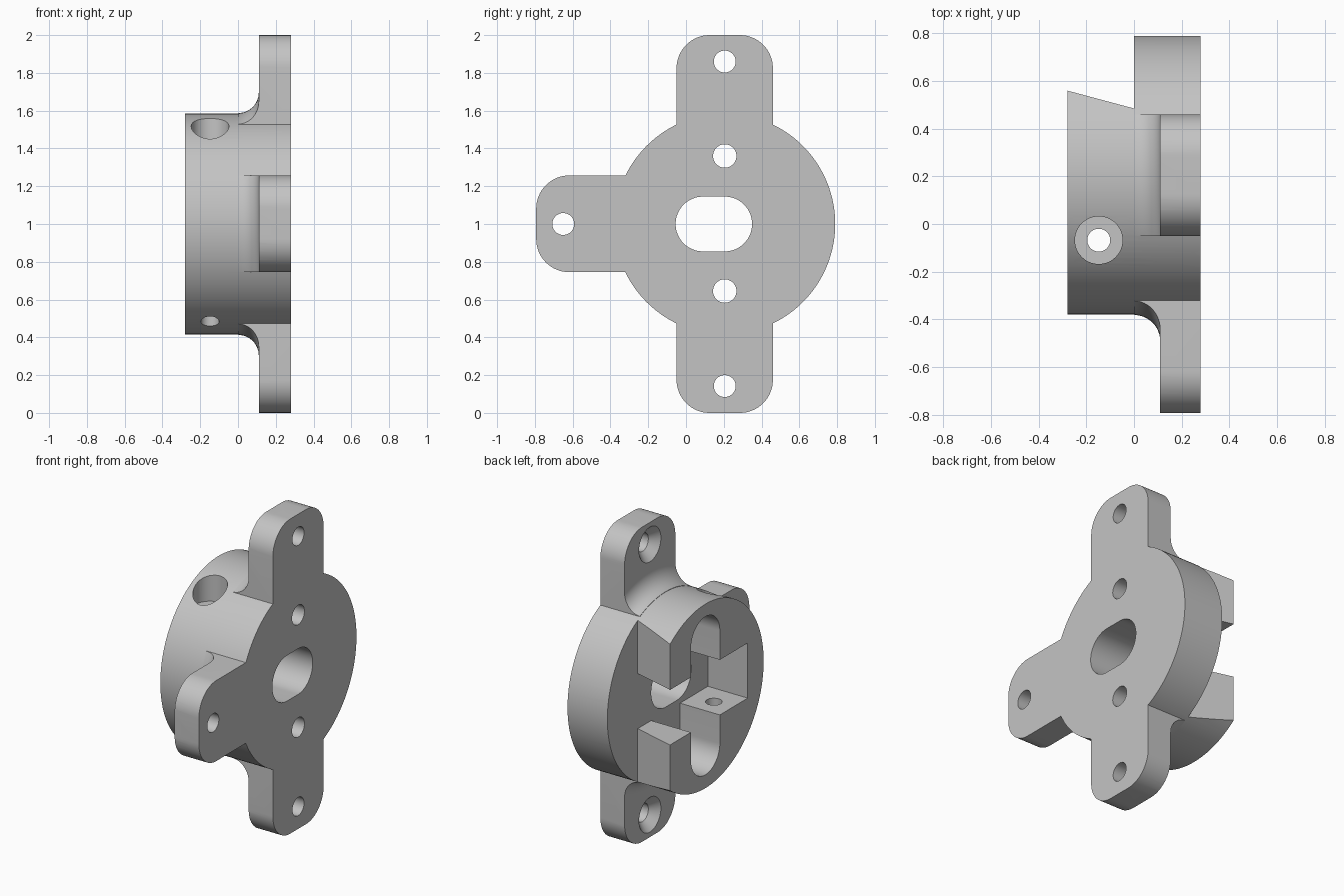
import bpy, bmesh
from math import sin, cos, pi, radians
from mathutils import Vector

cube = bpy.data.objects.get("Cube")
if cube:
    bpy.data.objects.remove(cube, do_unlink=True)

# Shared dimensions
CY, CZ, R = 0.205, 1.0, 0.585      # disc axis and radius
BACK, STEP, TAB, FACE = -0.28, 0.0, 0.11, 0.28   # levels along x
SLOT = 0.29                        # slot width

grey = bpy.data.materials.new("plain_grey")
grey.use_nodes = True
color = (0.55, 0.55, 0.55, 1)
grey.diffuse_color = color
grey.node_tree.nodes["Principled BSDF"].inputs["Base Color"].default_value = color


def finish(name, bm):
    bmesh.ops.remove_doubles(bm, verts=bm.verts, dist=1e-5)
    bmesh.ops.recalc_face_normals(bm, faces=bm.faces)
    mesh = bpy.data.meshes.new(name)
    bm.to_mesh(mesh)
    bm.free()
    mesh.materials.append(grey)
    obj = bpy.data.objects.new(name, mesh)
    bpy.context.collection.objects.link(obj)
    return obj


def rounded(y0, y1, z0, z1, r, n=16):
    """Rounded rectangle outline in the y-z plane."""
    pts = []
    corners = ((y1 - r, z1 - r), (y0 + r, z1 - r), (y0 + r, z0 + r), (y1 - r, z0 + r))
    for q, (y, z) in enumerate(corners):
        for i in range(n + 1):
            a = (q + i / n) * pi / 2
            p = Vector((y + r * cos(a), z + r * sin(a)))
            if not pts or (p - pts[-1]).length > 1e-4:
                pts.append(p)
    if (pts[0] - pts[-1]).length < 1e-4:
        pts.pop()
    return pts


def prism(name, outline, lo, hi, axis="x"):
    """Extrude an outline along x (outline is y,z) or z (outline is x,y)."""
    bm = bmesh.new()
    put = (lambda a, b, h: (h, a, b)) if axis == "x" else (lambda a, b, h: (a, b, h))
    rings = [[bm.verts.new(put(a, b, h)) for a, b in outline] for h in (lo, hi)]
    bm.faces.new(rings[0])
    bm.faces.new(rings[1])
    for i in range(len(outline)):
        j = i - 1
        bm.faces.new((rings[0][j], rings[0][i], rings[1][i], rings[1][j]))
    return finish(name, bm)


def lathe(name, profile, a, b, axis="x", n=64):
    """Solid of revolution from (height, radius) pairs about an axis at (a, b)."""
    bm = bmesh.new()
    rings = []
    for h, r in profile:
        ring = []
        for i in range(n):
            t = 2 * pi * i / n
            u, v = a + r * cos(t), b + r * sin(t)
            ring.append(bm.verts.new((h, u, v) if axis == "x" else (u, v, h)))
        rings.append(ring)
    bm.faces.new(rings[0])
    bm.faces.new(rings[-1])
    for low, high in zip(rings, rings[1:]):
        for i in range(n):
            bm.faces.new((low[i - 1], low[i], high[i], high[i - 1]))
    return finish(name, bm)


def combine(target, tool, operation):
    tool.hide_render = True
    mod = target.modifiers.new(operation.lower(), "BOOLEAN")
    mod.operation, mod.solver, mod.object = operation, "EXACT", tool
    bpy.context.view_layer.objects.active = target
    bpy.ops.object.modifier_apply(modifier=mod.name)
    bpy.data.objects.remove(tool, do_unlink=True)


# Round body
body = lathe("mounting_flange", [(BACK, R), (FACE, R)], CY, CZ, n=128)

# Tabs, with a concave flare where they meet the round body
flare = [(-0.02, R + 0.002)]
flare += [(TAB * sin(t), R + 0.002 + TAB * (1 - cos(t)))
          for t in (i * pi / 24 for i in range(13))]
flare += [(TAB, 1.3), (FACE + 0.1, 1.3)]
tabs = {
    "upright_tabs": rounded(-0.05, 0.46, 0, 2, 0.175),
    "front_tab": rounded(-0.793, CY, 0.745, 1.257, 0.175),
}
for name, outline in tabs.items():
    tab = prism(name, outline, 0.002, FACE)
    combine(tab, lathe("flare", flare, CY, CZ, n=128), "INTERSECT")
    combine(body, tab, "UNION")

# Slanted cut on the open side of the raised half
wedge = [(STEP, 0.485), (-0.336, 0.575), (-0.336, 1), (STEP, 1)]
combine(body, prism("slant_cut", wedge, 0.2, 1.8, "z"), "DIFFERENCE")

# Cross channel and round-ended upright slot in the raised half
channel = [(-0.22, 0.825), (1, 0.825), (1, 1.175), (-0.22, 1.175)]
combine(body, prism("channel_cut", channel, -0.4, STEP), "DIFFERENCE")
half = SLOT / 2
slot = rounded(CY - half, CY + half, 0.645 - half, 1.36 + half, half)
combine(body, prism("slot_cut", slot, -0.4, STEP), "DIFFERENCE")

# Oval centre opening
oval = rounded(-0.055, 0.35, CZ - half, CZ + half, half)
combine(body, prism("oval_cut", oval, -0.2, 0.4), "DIFFERENCE")

# Inner bolt holes
for z in (0.645, 1.36):
    combine(body, lathe("bolt_cut", [(-0.1, 0.062), (0.4, 0.062)], CY, z, n=48), "DIFFERENCE")

# Countersunk tab holes
sink = [(TAB - 0.02, 0.13), (TAB + 0.052, 0.058), (0.4, 0.058)]
for y, z in ((CY, 0.142), (CY, 1.86), (-0.65, CZ)):
    combine(body, lathe("countersink_cut", sink, y, z, n=48), "DIFFERENCE")

# Upright clamp screw hole with a counterbore at the top
bore = [(0.2, 0.048), (1.39, 0.048), (1.39, 0.1), (1.9, 0.1)]
combine(body, lathe("clamp_cut", bore, -0.148, -0.068, "z", 48), "DIFFERENCE")

# Smooth shading on the curved walls
bpy.ops.object.select_all(action="DESELECT")
body.select_set(True)
bpy.context.view_layer.objects.active = body
bpy.ops.object.shade_smooth_by_angle(angle=radians(25))
